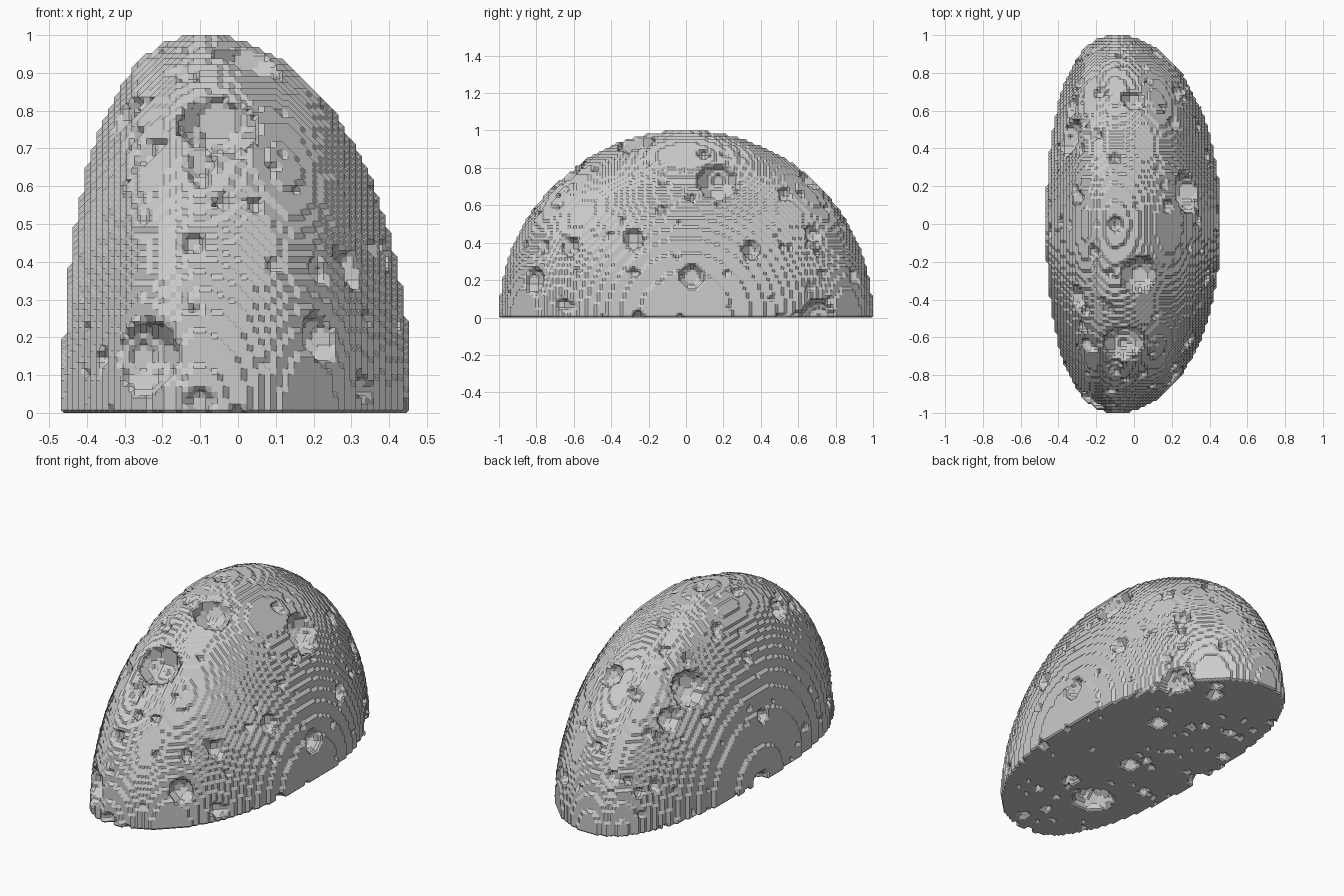
import bpy, bmesh, math, random
from itertools import product

if "Cube" in bpy.data.objects:
    bpy.data.objects.remove(bpy.data.objects["Cube"])

random.seed(7)
H = 1 / 64          # lattice spacing
CX = -0.1           # ridge position


def side(x):
    # half width and roundness of the flatter left / longer right half
    return (0.365, 2.3) if x < CX else (0.56, 2.1)


def disc(x):
    # radius of the round y-z section at this x
    a, n = side(x)
    return max(0, 1 - min(1, abs(x - CX) / a) ** n) ** (1 / n)


def width(r, s):
    # x of the surface on the left (-1) or right (1) at section radius r
    a, n = side(CX + s * 0.01)
    return CX + s * a * max(0, 1 - min(1, r) ** n) ** (1 / n)


# solid half-egg body as lattice cells
solid = set()
for i in range(-31, 32):
    rad = disc((i + .5) * H) / H
    for j in range(-64, 64):
        q = rad * rad - (j + .5) ** 2
        if q > 0.25:
            for k in range(int(math.sqrt(q) + .5)):
                solid.add((i, j, k))


def crater(x, y, z, r):
    # round bite out of the body
    c = [int(math.floor(v / H)) for v in (x, y, z)]
    m = int(r / H) + 2
    for d in product(range(-m, m + 1), repeat=3):
        p = tuple(a + b for a, b in zip(c, d))
        if sum(((v + .5) * H - w) ** 2 for v, w in zip(p, (x, y, z))) < r * r:
            solid.discard(p)


def on_front(x, z, r, s=-1):
    crater(x, s * math.sqrt(max(0, disc(x) ** 2 - z * z)), z, r)


def on_top(x, y, r):
    crater(x, y, math.sqrt(max(0, disc(x) ** 2 - y * y)), r)


def on_side(y, z, r, s=1):
    crater(width(math.hypot(y, z), s), y, z, r)


# large craters seen in each view
for c in [(-.05, .77, .11), (-.25, .15, .1), (.22, .2, .065), (-.1, .66, .04),
          (-.12, .45, .035), (-.1, .03, .035), (-.25, .69, .04), (.33, .07, .035)]:
    on_front(*c)
for c in [(.03, -.27, .1), (0, .66, .065), (-.1, .35, .03), (-.1, 0, .04),
          (-.13, -.45, .03), (-.1, -.78, .03), (-.22, -.66, .03)]:
    on_top(*c)
for c in [(.17, .73, .11), (-.28, .42, .055), (.35, .36, .05), (.03, .22, .065),
          (-.28, .24, .03), (-.62, .38, .05), (.68, .45, .05), (.9, .22, .04), (.53, .66, .04)]:
    on_side(*c)
for c in [(.46, .67, .1), (.62, .56, .06), (-.39, .79, .06), (-.04, .36, .04), (0, 0, .07)]:
    on_side(*c, -1)
for x, y, r in [(-.15, -.52, .11), (.31, .71, .1), (-.06, -.11, .05), (.07, -.44, .045),
                (.11, .33, .05), (.07, .75, .045), (-.31, -.28, .035)]:
    crater(x, y, 0, r)

# small scattered pits
for n in range(210):
    r = 0.012 + 0.024 * random.random() ** 3
    a = random.uniform(0, math.pi)
    x = CX + random.choice((-.36, .55)) * random.random()
    if n % 3 == 0:
        rho = math.sqrt(random.random())
        on_side(rho * math.cos(a), rho * math.sin(a), r, random.choice((-1, 1)))
    elif n % 3 == 1:
        d = disc(x)
        crater(x, d * math.cos(a), d * math.sin(a), r)
    else:
        crater(x, random.uniform(-1, 1) * disc(x), 0, r)

# each lattice cube's six faces as corner rings
CORNERS = list(product((0, 1), repeat=3))
RINGS = []
for ax in range(3):
    u, v = (ax + 1) % 3, (ax + 2) % 3
    for s in (0, 1):
        ring = []
        for a, b in ((0, 0), (1, 0), (1, 1), (0, 1)):
            p = [0, 0, 0]
            p[ax], p[u], p[v] = s, a, b
            ring.append(tuple(p))
        RINGS.append(ring)

# cubes that straddle the surface
cells = set()
for p in solid:
    for ax in range(3):
        for s in (-1, 1):
            q = list(p)
            q[ax] += s
            if tuple(q) not in solid:
                lo = [min(a, b) for a, b in zip(p, q)]
                o = [e for e in range(3) if e != ax]
                for a, b in product((-1, 0), repeat=2):
                    c = list(lo)
                    c[o[0]] += a
                    c[o[1]] += b
                    cells.add(tuple(c))

# chamfered stepped skin: join the edge midpoints around every straddling cube
bm = bmesh.new()
verts = {}


def vert(key):
    if key not in verts:
        verts[key] = bm.verts.new([(v + 1) * H / 2 for v in key])
    return verts[key]


for c in sorted(cells):
    full = {d: (c[0] + d[0], c[1] + d[1], c[2] + d[2]) in solid for d in CORNERS}
    links = {}
    for ring in RINGS:
        cuts = [t for t in range(4) if full[ring[t]] != full[ring[(t + 1) % 4]]]
        if len(cuts) == 4 and not full[ring[0]]:
            cuts = cuts[1:] + cuts[:1]
            pairs = [(cuts[3], cuts[2]), (cuts[1], cuts[0])]
            pairs = [(0, 1), (2, 3)]
        elif len(cuts) == 4:
            pairs = [(3, 0), (1, 2)]
        else:
            pairs = [tuple(cuts)] if cuts else []
        for pr in pairs:
            e = [tuple(2 * c[m] + ring[t][m] + ring[(t + 1) % 4][m] for m in range(3)) for t in pr]
            links.setdefault(e[0], []).append(e[1])
            links.setdefault(e[1], []).append(e[0])
    while links:
        start = cur = next(iter(links))
        loop = []
        while cur is not None:
            loop.append(cur)
            cur = next((n for n in links.pop(cur) if n in links), None)
        if len(loop) > 2:
            vs = [vert(k) for k in loop]
            if bm.faces.get(vs) is None:
                bm.faces.new(vs)

bmesh.ops.recalc_face_normals(bm, faces=bm.faces[:])
me = bpy.data.meshes.new("cratered_rock")
bm.to_mesh(me)
bm.free()
rock = bpy.data.objects.new("cratered_rock", me)
bpy.context.collection.objects.link(rock)
